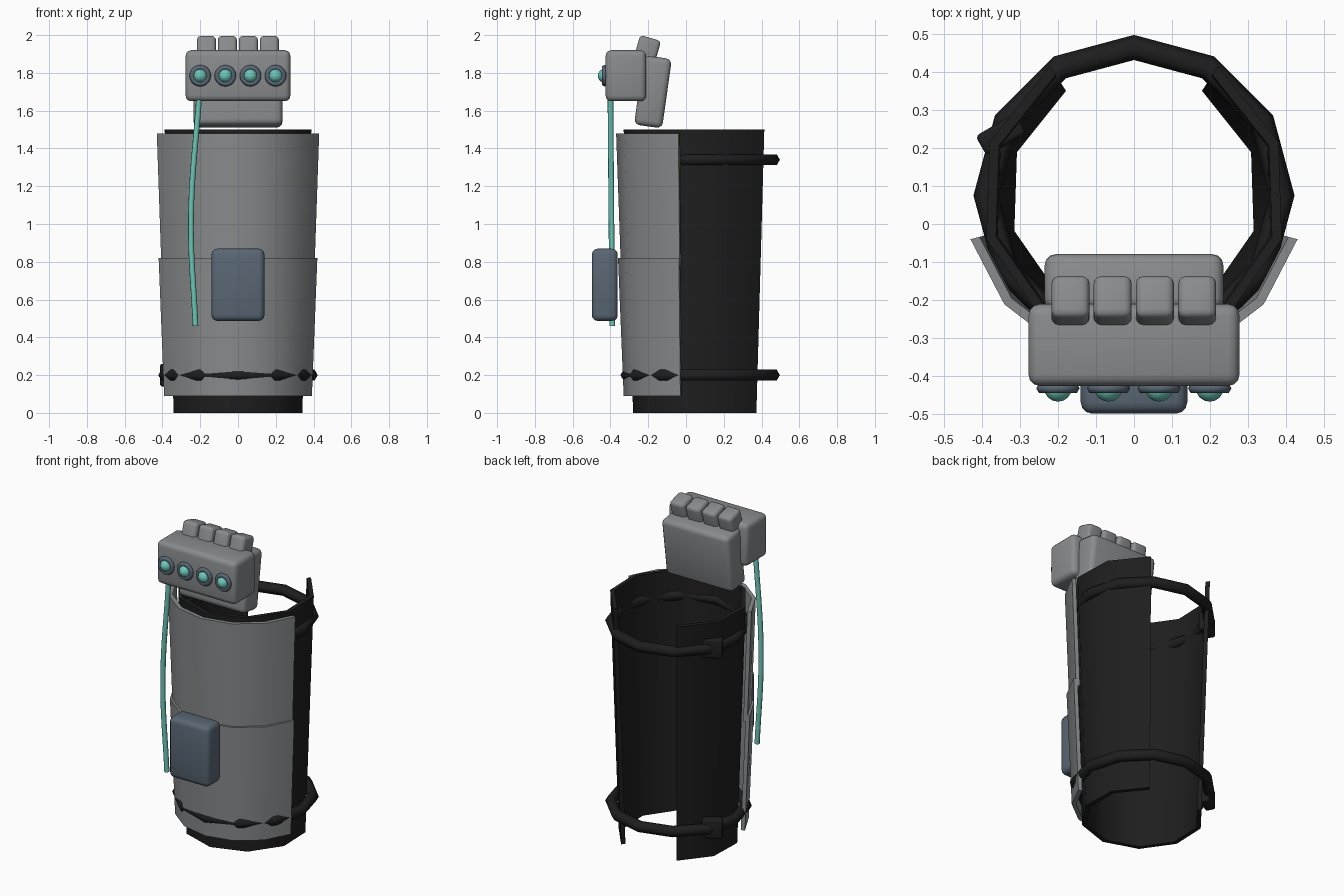
import bpy, bmesh, math
from mathutils import Vector

if "Cube" in bpy.data.objects:
    bpy.data.objects.remove(bpy.data.objects["Cube"])

def material(name, rgb):
    m = bpy.data.materials.new(name)
    m.diffuse_color = (*rgb, 1)
    m.use_nodes = True
    m.node_tree.nodes["Principled BSDF"].inputs["Base Color"].default_value = m.diffuse_color
    return m

GREY = material("armour grey", (0.25, 0.26, 0.265))
BLACK = material("black fabric", (0.013, 0.013, 0.013))
SLATE = material("slate", (0.10, 0.135, 0.175))
TEAL = material("teal glow", (0.15, 0.57, 0.48))
AXIS_Y = 0.075  # centre line of the forearm tube

def finish(ob, name, mat, angle=40):
    ob.name = name
    ob.data.materials.clear()
    ob.data.materials.append(mat)
    bpy.ops.object.select_all(action='DESELECT')
    ob.select_set(True)
    bpy.context.view_layer.objects.active = ob
    bpy.ops.object.shade_smooth_by_angle(angle=math.radians(angle))
    return ob

def box(name, mat, size, loc, rot=(0, 0, 0), bevel=0.03):
    bm = bmesh.new()
    bmesh.ops.create_cube(bm, size=1)
    bmesh.ops.scale(bm, vec=size, verts=bm.verts)
    bmesh.ops.bevel(bm, geom=bm.edges[:], offset=bevel, segments=3,
                    profile=0.5, affect='EDGES')
    me = bpy.data.meshes.new(name)
    bm.to_mesh(me)
    bm.free()
    ob = bpy.data.objects.new(name, me)
    bpy.context.collection.objects.link(ob)
    ob.location = loc
    ob.rotation_euler = [math.radians(a) for a in rot]
    return finish(ob, name, mat, 50)

def arc_shell(name, mat, half_angle, segments, z0, z1, r0, r1, thick):
    """Tapered curved plate, centred on the front (-y)."""
    bm = bmesh.new()
    rings = []
    for i in range(segments + 1):
        a = math.radians(-half_angle + 2 * half_angle * i / segments)
        d = Vector((math.sin(a), -math.cos(a), 0))
        base = Vector((0, AXIS_Y, 0))
        rings.append([bm.verts.new(base + d * r + Vector((0, 0, z))) for r, z in
                      ((r0, z0), (r1, z1), (r1 - thick, z1), (r0 - thick, z0))])
    for a, b in zip(rings, rings[1:]):
        for k in range(4):
            j = (k + 1) % 4
            bm.faces.new((a[k], b[k], b[j], a[j]))
    bm.faces.new(rings[0])
    bm.faces.new(rings[-1][::-1])
    bmesh.ops.recalc_face_normals(bm, faces=bm.faces[:])
    me = bpy.data.meshes.new(name)
    bm.to_mesh(me)
    bm.free()
    ob = bpy.data.objects.new(name, me)
    bpy.context.collection.objects.link(ob)
    return finish(ob, name, mat)

# Forearm sleeve, open at the back, and the two front plates
arc_shell("sleeve", BLACK, 147, 8, 0, 1.5, 0.355, 0.405, 0.027)
arc_shell("upper_plate", GREY, 75, 6, 0.78, 1.48, 0.420, 0.445, 0.025)
arc_shell("lower_plate", GREY, 75, 6, 0.09, 0.82, 0.405, 0.435, 0.025)

# Straps with buckles
for label, z in (("lower", 0.2), ("upper", 1.34)):
    bpy.ops.mesh.primitive_torus_add(major_segments=12, minor_segments=6,
                                     major_radius=0.389, minor_radius=0.033,
                                     location=(0, AXIS_Y, z))
    finish(bpy.context.object, label + "_strap", BLACK, 62)
    box(label + "_buckle", BLACK, (0.12, 0.06, 0.12), (-0.35, 0.235, z),
        (0, 0, 30), 0.012)

# Hand: palm, knuckle block and finger stubs
box("palm", GREY, (0.47, 0.15, 0.37), (0, -0.175, 1.70), (-8, 0, 0))
box("knuckle_block", GREY, (0.555, 0.215, 0.27), (0, -0.318, 1.785))
for i in range(4):
    box(f"finger_{i + 1}", GREY, (0.1, 0.115, 0.18),
        (-0.167 + 0.111 * i, -0.212, 1.898), (-16, 0, 0), 0.02)

# Knuckle gems in dark rings
for i in range(4):
    x = -0.2 + 0.133 * i
    bpy.ops.mesh.primitive_torus_add(major_segments=20, minor_segments=6,
                                     major_radius=0.043, minor_radius=0.014,
                                     location=(x, -0.432, 1.785),
                                     rotation=(math.pi / 2, 0, 0))
    finish(bpy.context.object, f"gem_ring_{i + 1}", SLATE, 62)
    bpy.ops.mesh.primitive_uv_sphere_add(segments=12, ring_count=8, radius=0.037,
                                         location=(x, -0.43, 1.785),
                                         rotation=(math.pi / 2, 0, 0))
    finish(bpy.context.object, f"gem_{i + 1}", TEAL)

# Control pack on the lower plate
box("control_pack", SLATE, (0.28, 0.137, 0.382), (0, -0.43, 0.678))

# Energy cable hanging from the knuckle block
cu = bpy.data.curves.new("cable", 'CURVE')
cu.dimensions = '3D'
cu.bevel_depth = 0.015
cu.bevel_resolution = 2
cu.use_fill_caps = True
sp = cu.splines.new('BEZIER')
sp.bezier_points.add(2)
for p, co in zip(sp.bezier_points, ((-0.206, -0.40, 1.67), (-0.249, -0.395, 1.03),
                                    (-0.225, -0.39, 0.46))):
    p.co = co
    p.handle_left_type = p.handle_right_type = 'AUTO'
cable = bpy.data.objects.new("cable", cu)
bpy.context.collection.objects.link(cable)
cu.materials.append(TEAL)
